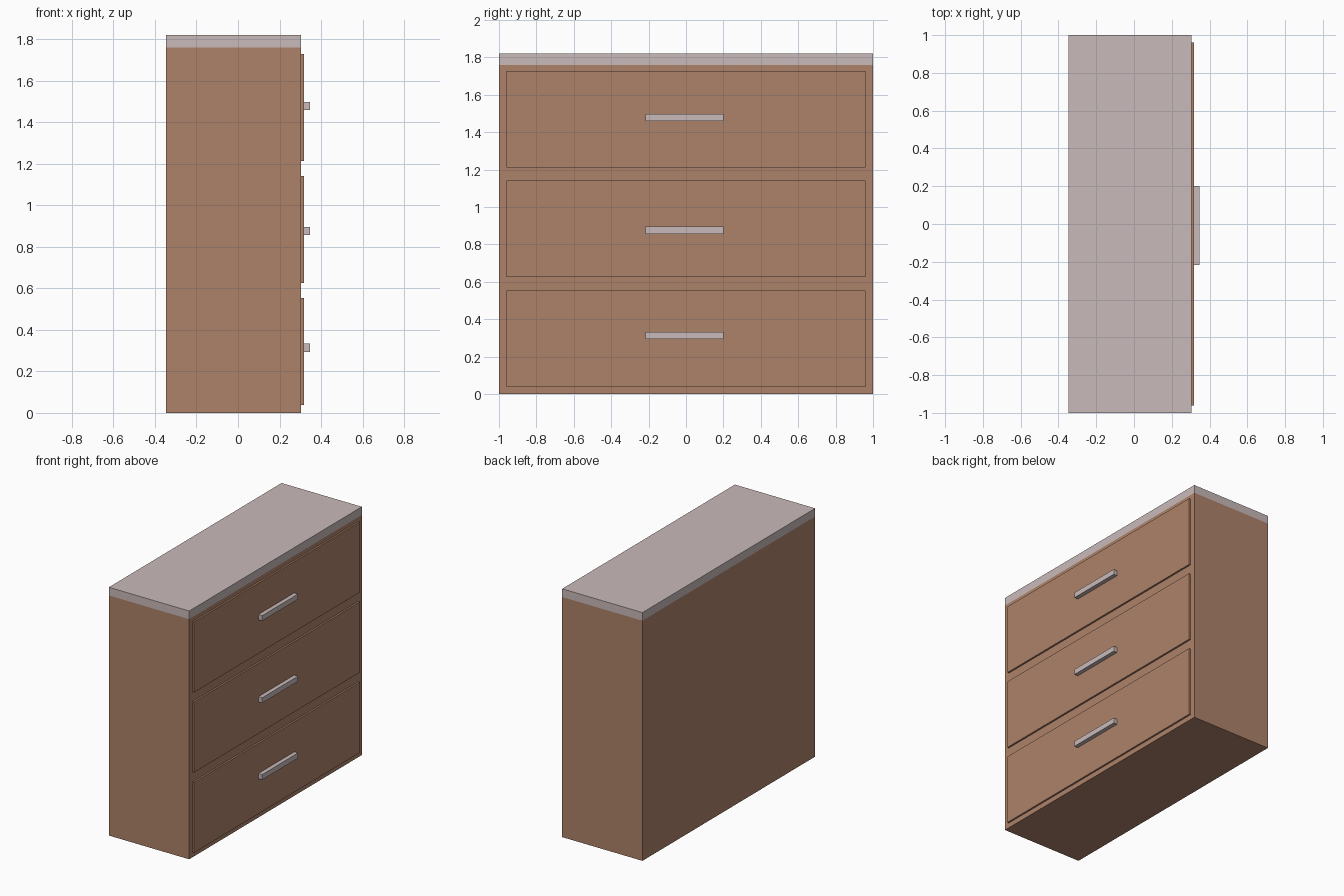
import bpy
import bmesh
from mathutils import Vector

if "Cube" in bpy.data.objects:
    bpy.data.objects.remove(bpy.data.objects["Cube"])


def material(name, rgb):
    m = bpy.data.materials.new(name)
    m.diffuse_color = (*rgb, 1.0)
    m.use_nodes = True
    m.node_tree.nodes["Principled BSDF"].inputs["Base Color"].default_value = m.diffuse_color
    return m


wood = material("brown wood", (0.423, 0.225, 0.143))
pale = material("pale grey pink", (0.591, 0.491, 0.491))


def box(name, x, y, z, mat):
    """Box from (min, max) ranges on each axis."""
    bm = bmesh.new()
    bmesh.ops.create_cube(bm, size=1.0)
    for v in bm.verts:
        v.co = Vector([(r[0] + r[1]) / 2 + c * (r[1] - r[0])
                       for c, r in zip(v.co, (x, y, z))])
    mesh = bpy.data.meshes.new(name)
    bm.to_mesh(mesh)
    bm.free()
    mesh.materials.append(mat)
    ob = bpy.data.objects.new(name, mesh)
    bpy.context.collection.objects.link(ob)
    return ob


BACK, FRONT, PANEL, GRIP = -0.347, 0.304, 0.317, 0.347

# Cabinet carcass and flush top slab
box("cabinet_body", (BACK, FRONT), (-1, 1), (0, 1.76), wood)
box("cabinet_top", (BACK, FRONT), (-1, 1), (1.76, 1.82), pale)

# Three drawer fronts, each with a bar handle: (panel bottom, handle bottom)
drawers = [(0.037, 0.294), (0.625, 0.857), (1.212, 1.459)]
for i, (z, hz) in enumerate(drawers, 1):
    box(f"drawer_front_{i}", (FRONT, PANEL), (-0.96, 0.96), (z, z + 0.516), wood)
    box(f"drawer_handle_{i}", (PANEL, GRIP), (-0.216, 0.2), (hz, hz + 0.039), pale)
